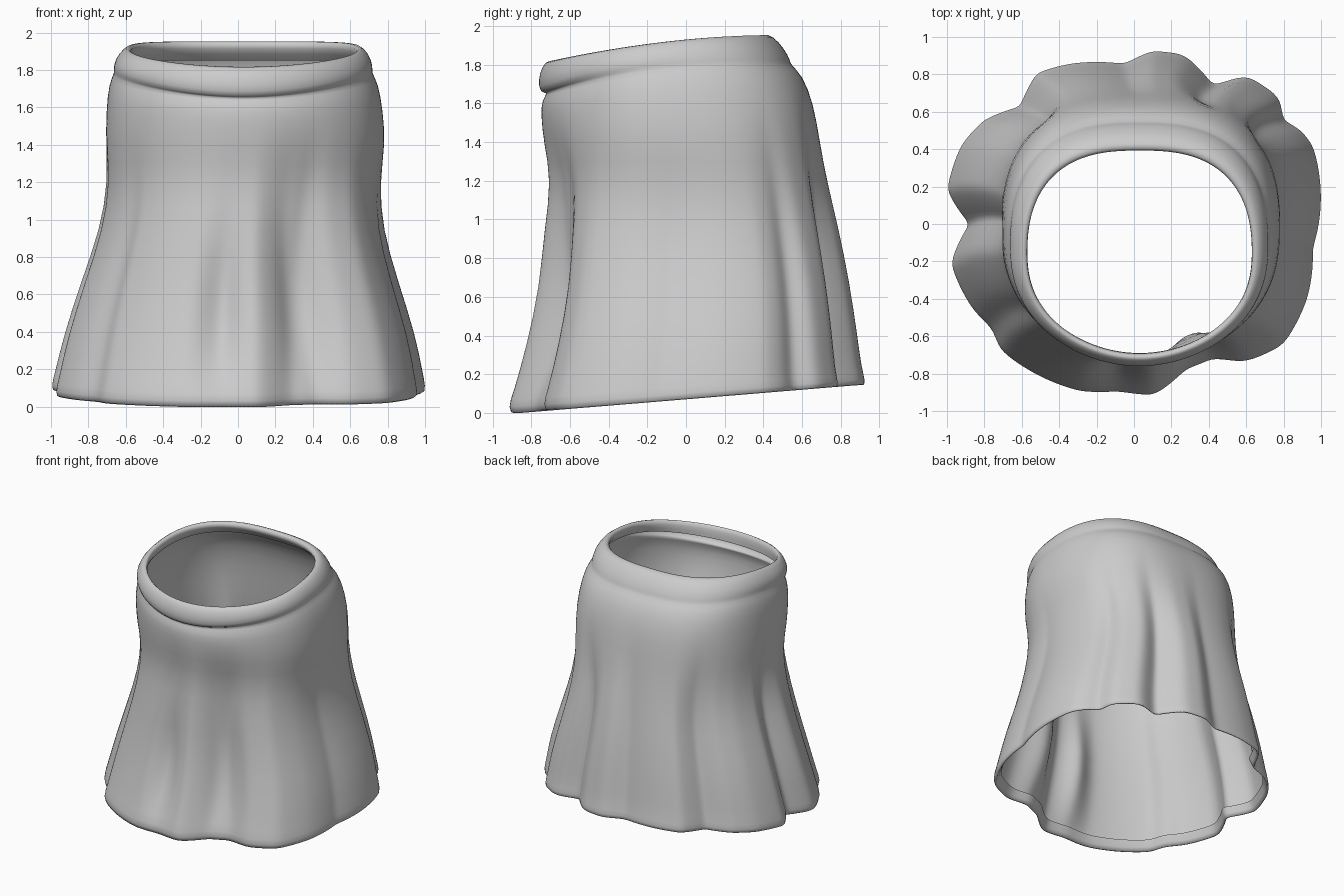
import bpy, bmesh, math

cube = bpy.data.objects.get("Cube")
if cube:
    bpy.data.objects.remove(cube, do_unlink=True)

SEGMENTS = 128

# Pleated hem outline, counterclockwise from the left side
HEM = [(1, .22), (.96, .42), (.9, .5), (.8, .56), (.78, .68), (.6, .8), (.43, .74),
       (.27, .91), (.1, .93), (-.05, .86), (-.35, .86), (-.52, .81), (-.61, .63),
       (-.8, .56), (-.92, .43), (-1, .18), (-.88, 0), (-.98, -.21), (-.86, -.46),
       (-.76, -.56), (-.71, -.68), (-.5, -.82), (-.28, -.9), (-.08, -.9), (.11, -.92),
       (.28, -.78), (.43, -.72), (.6, -.74), (.8, -.65), (.93, -.4), (.96, -.13)]

# Rings: front z, back z, min x, max x, min y, max y, pleat strength, sweep
# (a higher sweep lifts the ring to its back height sooner)
RINGS = [
    (.08, .21, -.91, .91, -.84, .86, 1, 1),         # hem turned inward
    (-.03, .12, -.95, .95, -.87, .89, 1, 1),
    (.03, .17, -.965, .96, -.905, .9, 1, 1),
    (.1, .23, -.945, .945, -.875, .88, 1, 1),
    (.35, .4, -.9, .91, -.81, .86, 1, 1),           # flared body
    (.65, .68, -.81, .82, -.745, .82, 1, 1),
    (.95, .95, -.715, .745, -.72, .77, .85, 1),
    (1.2, 1.2, -.69, .745, -.69, .72, .4, 1),
    (1.4, 1.4, -.71, .785, -.735, .69, .12, 1),     # hip bulge
    (1.54, 1.6, -.705, .775, -.75, .66, 0, 1.5),
    (1.62, 1.75, -.69, .75, -.745, .6, 0, 2.5),
    (1.66, 1.8, -.66, .715, -.71, .54, 0, 3),       # groove under the band
    (1.65, 1.82, -.665, .72, -.755, .54, 0, 3),     # waistband
    (1.72, 1.88, -.66, .715, -.765, .51, 0, 2.4),
    (1.79, 1.95, -.615, .68, -.745, .45, 0, 1.8),
    (1.83, 1.96, -.58, .64, -.71, .4, 0, 1.8),
    (1.79, 1.92, -.56, .62, -.69, .38, 0, 1.8),     # band turned inward
    (1.72, 1.85, -.6, .66, -.69, .46, 0, 2.4),
]


def base_radius(a):
    """Rounded-square unit outline, squarer towards the back."""
    n = 2.3 + .3 * math.sin(a)
    return (abs(math.cos(a)) ** n + abs(math.sin(a)) ** n) ** (-1 / n)


# Pleat outline by angle
PLEATS = sorted((math.atan2(y / .9, x / .96) % math.tau, math.hypot(x / .96, y / .9))
                for x, y in HEM)
PLEATS = ([(PLEATS[-1][0] - math.tau, PLEATS[-1][1])] + PLEATS
          + [(PLEATS[0][0] + math.tau, PLEATS[0][1])])


def pleat(a):
    """Hem outline radius at an angle, minus the smooth radius."""
    for (a0, r0), (a1, r1) in zip(PLEATS, PLEATS[1:]):
        if a0 <= a <= a1:
            return r0 + (r1 - r0) * (a - a0) / (a1 - a0) - base_radius(a)
    return 0


def dent(a, z):
    """Two inward folds low on the front."""
    total = 0
    for centre, depth in ((-97, .15), (-66, .1)):
        d = (a - math.radians(centre) + math.pi) % math.tau - math.pi
        total += depth * math.exp(-(d / .11) ** 2 - ((z - .5) / .2) ** 2)
    return total


# Garment skin, lofted ring by ring
bm = bmesh.new()
loops = []
for zf, zb, x0, x1, y0, y1, fold, sweep in RINGS:
    loop = []
    for i in range(SEGMENTS):
        a = math.tau * i / SEGMENTS
        r = base_radius(a) + fold * pleat(a) - dent(a, zf)
        u, v = r * math.cos(a), r * math.sin(a)
        t = min(1, max(0, (v + 1) / 2))
        t = 1 - (1 - t) ** sweep
        loop.append(bm.verts.new(((x0 + x1) / 2 + u * (x1 - x0) / 2,
                                  (y0 + y1) / 2 + v * (y1 - y0) / 2,
                                  zf + (zb - zf) * t)))
    loops.append(loop)
for low, high in zip(loops, loops[1:]):
    for i in range(SEGMENTS):
        j = (i + 1) % SEGMENTS
        bm.faces.new((low[i], low[j], high[j], high[i]))

mesh = bpy.data.meshes.new("skirt")
bm.to_mesh(mesh)
bm.free()
skirt = bpy.data.objects.new("skirt", mesh)
bpy.context.collection.objects.link(skirt)

# Soft cloth surface
smooth = skirt.modifiers.new("Soft cloth", "SUBSURF")
smooth.levels = smooth.render_levels = 1
for p in mesh.polygons:
    p.use_smooth = True

cloth = bpy.data.materials.new("grey cloth")
cloth.use_nodes = True
colour = (.6, .6, .6, 1)
cloth.diffuse_color = colour
cloth.node_tree.nodes["Principled BSDF"].inputs["Base Color"].default_value = colour
mesh.materials.append(cloth)
